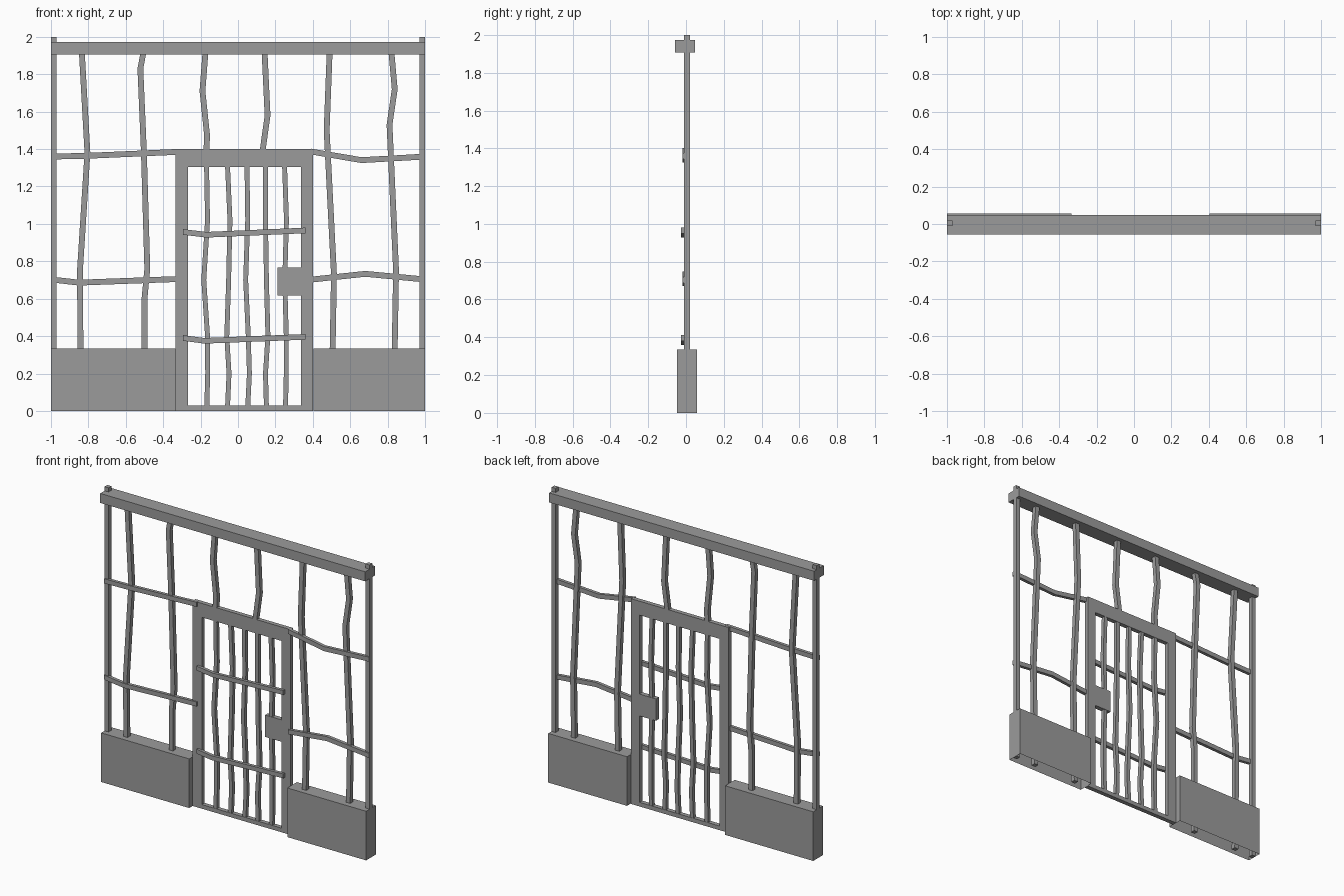
import bpy, bmesh

if "Cube" in bpy.data.objects:
    bpy.data.objects.remove(bpy.data.objects["Cube"], do_unlink=True)

metal = bpy.data.materials.new("grey_metal")
GREY = (0.33, 0.33, 0.33, 1)
metal.diffuse_color = GREY
metal.use_nodes = True
metal.node_tree.nodes["Principled BSDF"].inputs["Base Color"].default_value = GREY


def finish(name, bm):
    bmesh.ops.recalc_face_normals(bm, faces=bm.faces)
    mesh = bpy.data.meshes.new(name)
    bm.to_mesh(mesh)
    bm.free()
    mesh.materials.append(metal)
    bpy.context.collection.objects.link(bpy.data.objects.new(name, mesh))


def box(name, x, y, z, open_bottom=False):
    bm = bmesh.new()
    bmesh.ops.create_cube(bm, size=1)
    for v in bm.verts:
        v.co = [r[0] if c < 0 else r[1] for c, r in zip(v.co, (x, y, z))]
    bmesh.ops.recalc_face_normals(bm, faces=bm.faces)
    if open_bottom:
        base = [f for f in bm.faces if f.normal.z < -0.5]
        bmesh.ops.delete(bm, geom=base, context='FACES_ONLY')
    finish(name, bm)


def bent_bar(name, path, width, y, upright=True):
    """Square bar following (x, z) points, with upright or level cross-sections."""
    bm = bmesh.new()
    h = width / 2
    rings = []
    for px, pz in path:
        ring = []
        for side, depth in ((-h, y[0]), (h, y[0]), (h, y[1]), (-h, y[1])):
            co = (px + side, depth, pz) if upright else (px, depth, pz + side)
            ring.append(bm.verts.new(co))
        rings.append(ring)
    for a, b in zip(rings, rings[1:]):
        for i in range(4):
            j = (i + 1) % 4
            bm.faces.new((a[i], a[j], b[j], b[i]))
    bm.faces.new(rings[0])
    bm.faces.new(rings[-1])
    finish(name, bm)


POST_Y = (-0.01, 0.02)
RAIL_Y = (-0.018, 0.004)
DOOR_RAIL_Y = (-0.027, -0.005)
TOP = 1.92

# Top beam, end posts and open-bottomed footings
box("top_beam", (-1, 1), (-0.057, 0.047), (1.907, 1.972))
box("right_end_post", (-1, -0.97), POST_Y, (0, 2))
box("left_end_post", (0.97, 1), POST_Y, (0, 2))
box("right_footing", (-1, -0.335), (-0.047, 0.057), (0, 0.335), True)
box("left_footing", (0.405, 1), (-0.047, 0.057), (0, 0.335), True)

# Crooked fence uprights
uprights = [
    [(-0.835, TOP), (-0.805, 1.38), (-0.845, 0.75), (-0.84, 0)],
    [(-0.505, TOP), (-0.522, 1.83), (-0.503, 1.38), (-0.485, 0.76), (-0.5, 0.6), (-0.5, 0)],
    [(-0.174, TOP), (-0.19, 1.71), (-0.165, 1.47), (-0.17, 1.38)],
    [(0.142, TOP), (0.158, 1.58), (0.13, 1.38)],
    [(0.49, TOP), (0.474, 1.5), (0.513, 0.73), (0.5, 0)],
    [(0.82, TOP), (0.838, 1.72), (0.81, 1.53), (0.845, 0.75), (0.832, 0)],
]
for i, path in enumerate(uprights):
    bent_bar(f"fence_upright_{i + 1}", path, 0.031, POST_Y)

# Crooked fence rails
rails = [
    [(-1, 1.36), (-0.81, 1.364), (-0.3, 1.386)],
    [(0.39, 1.387), (0.66, 1.341), (1, 1.36)],
    [(-1, 0.703), (-0.85, 0.686), (-0.3, 0.706)],
    [(0.39, 0.702), (0.68, 0.733), (1, 0.703)],
]
for i, path in enumerate(rails):
    bent_bar(f"fence_rail_{i + 1}", path, 0.031, RAIL_Y, False)

# Door surround
box("right_jamb", (-0.335, -0.294), POST_Y, (0, 1.4))
box("left_jamb", (0.36, 0.402), POST_Y, (0, 1.4))
box("door_header", (-0.294, 0.36), POST_Y, (1.34, 1.4))

# Door frame and lock plate
box("door_hinge_stile", (-0.294, -0.266), POST_Y, (0, 1.34))
box("door_lock_stile", (0.337, 0.36), POST_Y, (0, 1.34))
box("door_top_rail", (-0.266, 0.337), POST_Y, (1.305, 1.34))
box("door_bottom_rail", (-0.266, 0.337), POST_Y, (0, 0.028))
box("lock_plate", (0.212, 0.34), (-0.011, 0.021), (0.618, 0.767))

# Crooked door bars: shared heights, sideways position at each height
heights = (1.31, 1.02, 0.7, 0.4, 0.2, 0.02)
bars = [
    (-0.168, -0.163, -0.183, -0.163, -0.162, -0.167),
    (-0.056, -0.043, -0.05, -0.06, -0.048, -0.056),
    (0.048, 0.052, 0.041, 0.055, 0.061, 0.052),
    (0.147, 0.147, 0.152, 0.16, 0.147, 0.152),
    (0.249, 0.259, 0.25, 0.258, 0.258, 0.254),
]
for i, xs in enumerate(bars):
    bent_bar(f"door_bar_{i + 1}", list(zip(xs, heights)), 0.026, (-0.008, 0.018))

# Door cross bars
bent_bar("door_upper_cross_bar", [(-0.294, 0.957), (-0.17, 0.942), (0.36, 0.965)],
         0.03, DOOR_RAIL_Y, False)
bent_bar("door_lower_cross_bar", [(-0.294, 0.39), (-0.18, 0.375), (0.36, 0.396)],
         0.03, DOOR_RAIL_Y, False)
